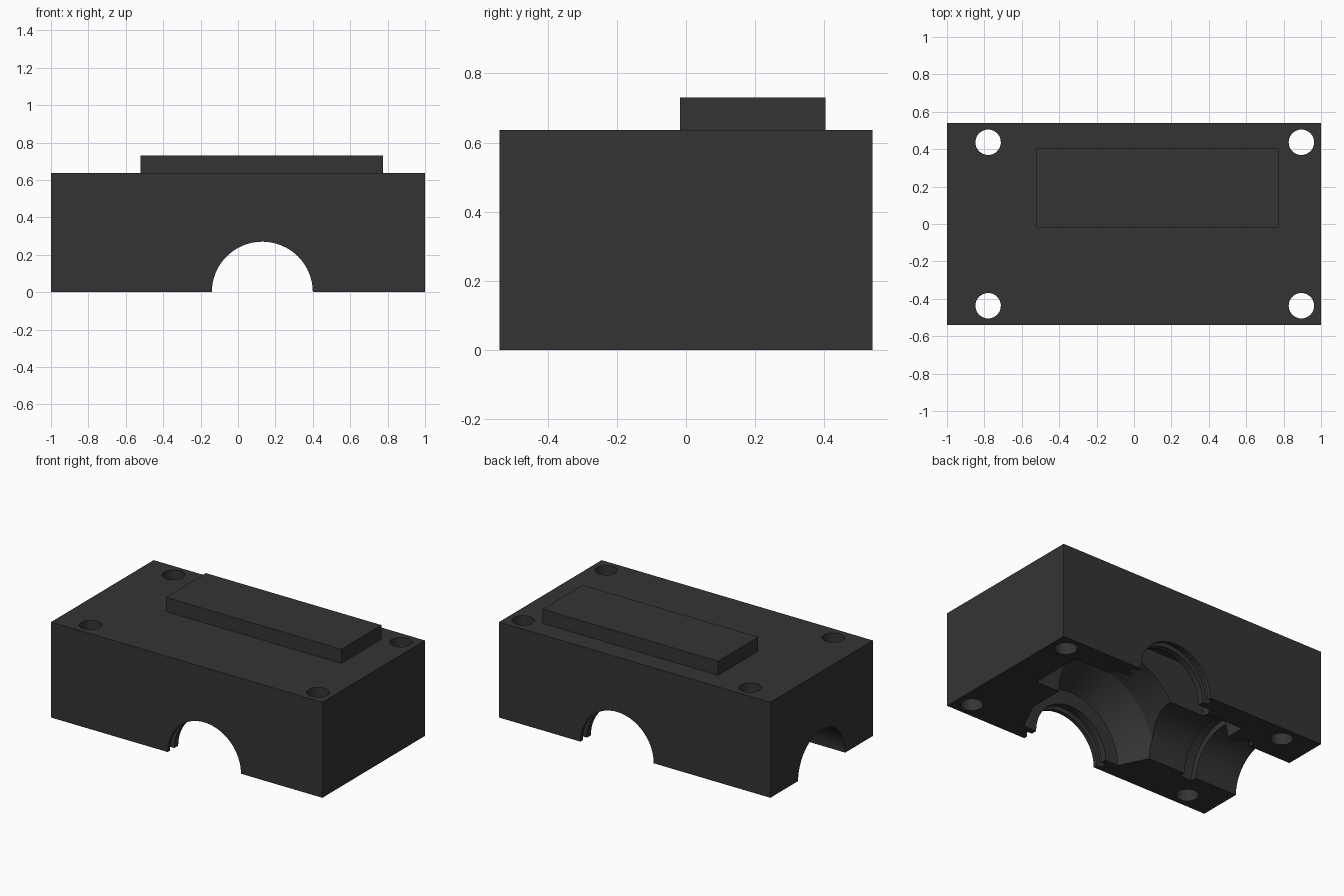
import bpy, bmesh, math
from mathutils import Matrix, Vector

if "Cube" in bpy.data.objects:
    bpy.data.objects.remove(bpy.data.objects["Cube"])

dark = bpy.data.materials.new("dark_grey")
dark.diffuse_color = (0.034, 0.034, 0.034, 1)
dark.use_nodes = True
dark.node_tree.nodes["Principled BSDF"].inputs["Base Color"].default_value = dark.diffuse_color


def finish(name, bm):
    bmesh.ops.recalc_face_normals(bm, faces=bm.faces[:])
    me = bpy.data.meshes.new(name)
    bm.to_mesh(me)
    bm.free()
    ob = bpy.data.objects.new(name, me)
    bpy.context.collection.objects.link(ob)
    return ob


def box(name, x0, x1, y0, y1, z0, z1):
    bm = bmesh.new()
    bmesh.ops.create_cube(bm, size=1)
    for v in bm.verts:
        v.co = Vector((x0 if v.co.x < 0 else x1,
                       y0 if v.co.y < 0 else y1,
                       z0 if v.co.z < 0 else z1))
    return finish(name, bm)


def lathe(name, profile, axis, centre=(0, 0), n=64):
    """Closed solid of revolution from (position, radius) pairs along an axis."""
    bm = bmesh.new()
    rings = []
    for p, r in profile:
        ring = []
        for i in range(n):
            a = 2 * math.pi * i / n
            c, s = r * math.cos(a), r * math.sin(a)
            co = {"x": (p, centre[0] + c, s),
                  "y": (centre[0] + c, p, s),
                  "z": (centre[0] + c, centre[1] + s, p)}[axis]
            ring.append(bm.verts.new(co))
        rings.append(ring)
    for a, b in zip(rings, rings[1:]):
        for i in range(n):
            j = (i + 1) % n
            bm.faces.new((a[i], a[j], b[j], b[i]))
    bm.faces.new(rings[0])
    bm.faces.new(rings[-1])
    return finish(name, bm)


def combine(target, other, operation):
    """Apply a boolean and remove the helper."""
    mod = target.modifiers.new("combine", "BOOLEAN")
    mod.operation, mod.solver, mod.object = operation, "EXACT", other
    bpy.context.view_layer.update()
    deps = bpy.context.evaluated_depsgraph_get()
    me = bpy.data.meshes.new_from_object(target.evaluated_get(deps))
    target.modifiers.clear()
    target.data = me
    bpy.data.objects.remove(other)


# Main block with raised pad on top
housing = box("housing", -1, 1, -0.54, 0.54, 0, 0.636)
combine(housing, box("raised_pad", -0.52, 0.775, -0.018, 0.404, 0.5, 0.73), "UNION")

# Through bore with seal grooves and a tapered chamber, symmetric front to back
half = [(-0.7, 0.27), (-0.515, 0.27), (-0.515, 0.30), (-0.47, 0.30),
        (-0.47, 0.27), (-0.43, 0.27), (-0.43, 0.365), (-0.22, 0.47)]
profile = half + [(-p, r) for p, r in reversed(half)]
combine(housing, lathe("main_bore", profile, "y", (0.13, 0)), "DIFFERENCE")

# Side shaft bore with its groove, open at the left end only
side = [(-1.2, 0.248), (-0.69, 0.248), (-0.69, 0.288),
        (-0.60, 0.288), (-0.60, 0.248), (0.13, 0.248)]
combine(housing, lathe("side_bore", side, "x"), "DIFFERENCE")

# Rectangular pocket beneath the pad
combine(housing, box("pocket", -0.52, 0.775, 0.02, 0.38, -0.2, 0.55), "DIFFERENCE")

# Four bolt holes
for x in (-0.78, 0.895):
    for y in (-0.437, 0.437):
        hole = lathe("bolt_hole", [(-0.2, 0.068), (0.9, 0.068)], "z", (x, y), 40)
        combine(housing, hole, "DIFFERENCE")

housing.data.materials.clear()
housing.data.materials.append(dark)
for f in housing.data.polygons:
    f.material_index = 0
bpy.ops.object.select_all(action="DESELECT")
housing.select_set(True)
bpy.context.view_layer.objects.active = housing
bpy.ops.object.shade_smooth_by_angle(angle=math.radians(20))
